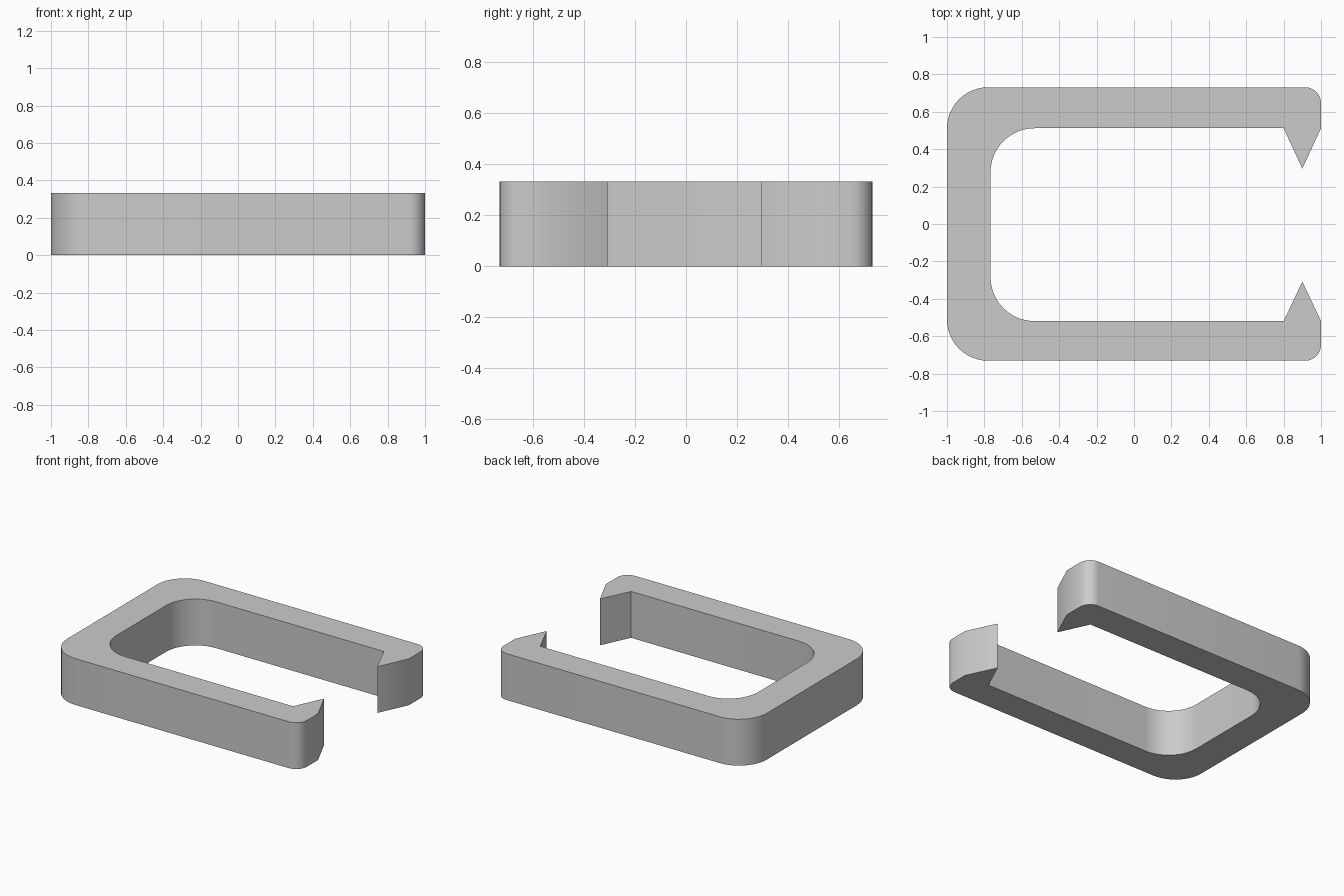
import bpy, bmesh
from math import sin, cos, pi, radians

cube = bpy.data.objects.get("Cube")
if cube:
    bpy.data.objects.remove(cube, do_unlink=True)

HEIGHT = 0.333
OUTER = 0.731      # half width of the clip
INNER = -0.767     # inside face of the spine


def arc(cx, cy, radius, start, end, steps=12):
    """Points on a rounded corner, angles in degrees."""
    angles = [radians(start + (end - start) * i / steps) for i in range(steps + 1)]
    return [(cx + radius * cos(a), cy + radius * sin(a)) for a in angles]


def arm(side, inside, tip):
    """Outline of one half, from the spine round the tooth to the inner spine."""
    r_out, r_end, r_in = 0.22, 0.085, 0.235
    pts = arc(-1 + r_out, OUTER - r_out, r_out, 180, 90)
    pts += arc(1 - r_end, OUTER - r_end, r_end, 90, 0, 8)
    pts += [(1, inside), (0.9, tip), (0.8, inside)]
    pts += arc(INNER + r_in, inside - r_in, r_in, 90, 180)
    return [(x, side * y) for x, y in pts]


# Full clip outline: back arm, then front arm in reverse
outline = arm(1, 0.512, 0.296) + arm(-1, 0.519, 0.308)[::-1]

# Extrude the outline into the clip body
bm = bmesh.new()
face = bm.faces.new([bm.verts.new((x, y, 0)) for x, y in outline])
result = bmesh.ops.extrude_face_region(bm, geom=[face])
top = [g for g in result["geom"] if isinstance(g, bmesh.types.BMVert)]
bmesh.ops.translate(bm, verts=top, vec=(0, 0, HEIGHT))
bmesh.ops.recalc_face_normals(bm, faces=bm.faces)
mesh = bpy.data.meshes.new("clip_body")
bm.to_mesh(mesh)
bm.free()
clip = bpy.data.objects.new("clip_body", mesh)
bpy.context.collection.objects.link(clip)

# Plain grey material
grey = bpy.data.materials.new("plain_grey")
grey.use_nodes = True
colour = (0.6, 0.6, 0.6, 1)
grey.diffuse_color = colour
grey.node_tree.nodes["Principled BSDF"].inputs["Base Color"].default_value = colour
mesh.materials.append(grey)

# Smooth rounded corners, sharp rims
bpy.ops.object.select_all(action="DESELECT")
clip.select_set(True)
bpy.context.view_layer.objects.active = clip
bpy.ops.object.shade_smooth_by_angle(angle=radians(30))
